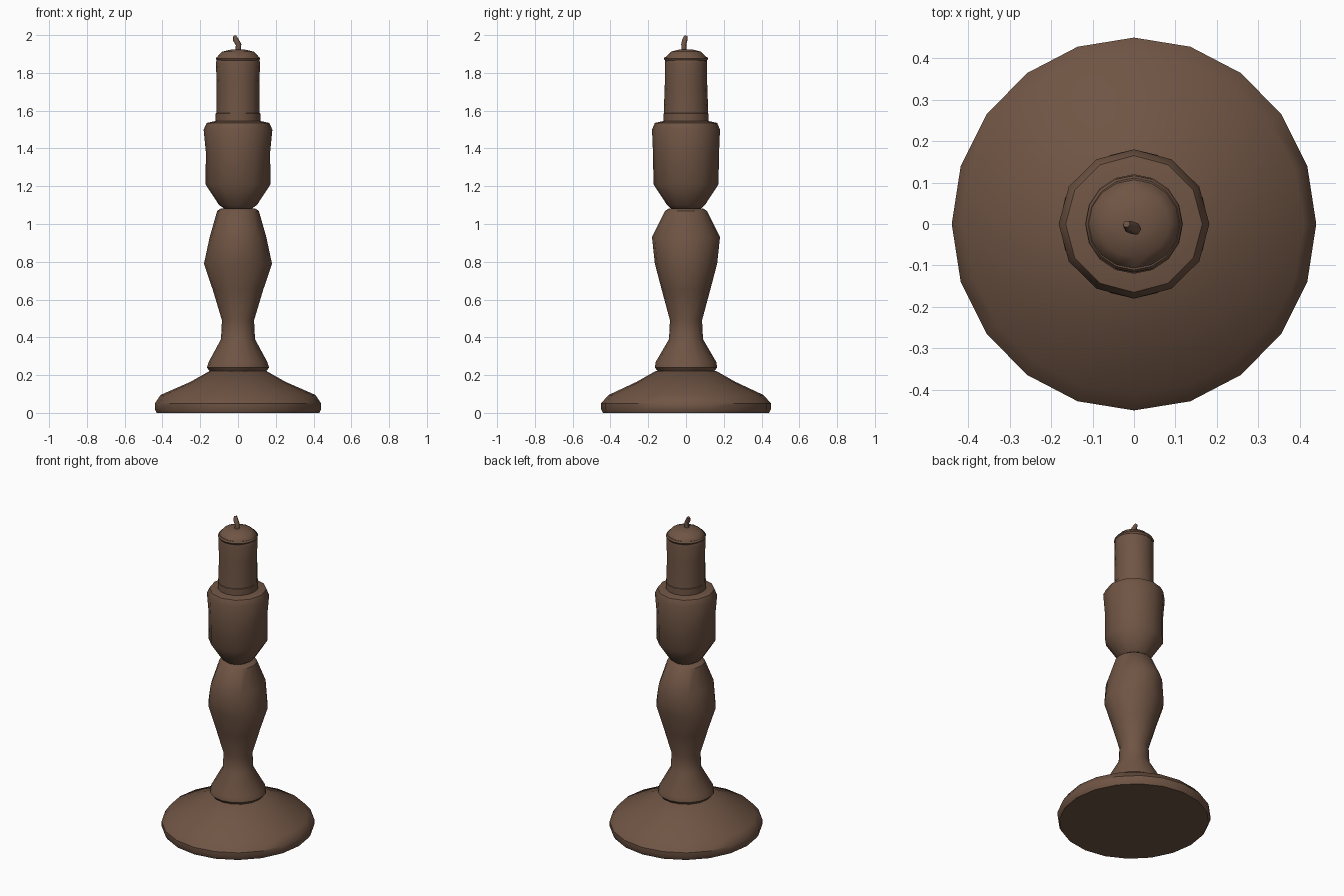
import bpy
import bmesh
import math

cube = bpy.data.objects.get("Cube")
if cube:
    bpy.data.objects.remove(cube, do_unlink=True)

brown = bpy.data.materials.new("dark brown wood")
brown.use_nodes = True
colour = (0.16, 0.09, 0.058, 1)
brown.diffuse_color = colour
brown.node_tree.nodes["Principled BSDF"].inputs["Base Color"].default_value = colour


def turned(name, profile, sides, turn=0.0, centre=(0, 0), angle=35):
    """Closed turned part from rows of (x radius, y radius, height)."""
    bm = bmesh.new()
    rings = []
    for rx, ry, z in profile:
        ring = []
        for i in range(sides):
            a = math.tau * (i + turn) / sides
            ring.append(bm.verts.new((centre[0] + rx * math.cos(a),
                                      centre[1] + ry * math.sin(a), z)))
        rings.append(ring)
    for low, high in zip(rings, rings[1:]):
        for i in range(sides):
            j = (i + 1) % sides
            bm.faces.new((low[i], low[j], high[j], high[i]))
    bm.faces.new(rings[0][::-1])
    bm.faces.new(rings[-1])
    mesh = bpy.data.meshes.new(name)
    bm.to_mesh(mesh)
    bm.free()
    mesh.materials.append(brown)
    obj = bpy.data.objects.new(name, mesh)
    bpy.context.collection.objects.link(obj)
    bpy.ops.object.select_all(action='DESELECT')
    obj.select_set(True)
    bpy.context.view_layer.objects.active = obj
    bpy.ops.object.shade_smooth_by_angle(angle=math.radians(angle))
    return obj


# Wide sloping foot
turned("foot", [(.43, .44, 0), (.44, .45, .02), (.44, .45, .05), (.41, .41, .095),
                (.25, .26, .165), (.15, .16, .222)], 20)

# Waisted stem with a swelling upper half
turned("stem", [(.15, .15, .222), (.165, .165, .24), (.155, .16, .27), (.09, .09, .39),
                (.085, .085, .49), (.133, .128, .65), (.18, .165, .79),
                (.15, .18, .93), (.11, .11, 1.07), (.09, .09, 1.083)], 16)

# Candle cup
turned("cup", [(.075, .08, 1.083), (.10, .10, 1.10), (.172, .172, 1.21),
               (.17, .175, 1.38), (.182, .18, 1.50), (.165, .165, 1.535),
               (.12, .12, 1.545)], 12)

# Socket collar and candle
turned("collar", [(.118, .12, 1.53), (.118, .12, 1.585), (.11, .11, 1.59)], 16)
turned("candle", [(.113, .118, 1.58), (.113, .112, 1.75), (.117, .112, 1.85),
                  (.11, .107, 1.885), (.085, .08, 1.912), (.03, .03, 1.925)], 16)

# Melted wax rim
bpy.ops.mesh.primitive_torus_add(major_segments=16, minor_segments=6, major_radius=.105,
                                 minor_radius=.012, location=(0, 0, 1.875))
rim = bpy.context.object
rim.name = "wax_rim"
rim.data.materials.append(brown)
bpy.ops.object.shade_smooth_by_angle(angle=math.radians(40))

# Bent wick
curve = bpy.data.curves.new("wick", 'CURVE')
curve.dimensions = '3D'
curve.bevel_depth = .015
curve.bevel_resolution = 1
curve.use_fill_caps = True
points = [(0, -.01, 1.91), (.003, -.012, 1.95), (-.012, -.006, 1.975), (-.018, 0, 1.995)]
spline = curve.splines.new('POLY')
spline.points.add(len(points) - 1)
for point, co in zip(spline.points, points):
    point.co = (*co, 1)
spline.points[-1].radius = .6
curve.materials.append(brown)
bpy.context.collection.objects.link(bpy.data.objects.new("wick", curve))
